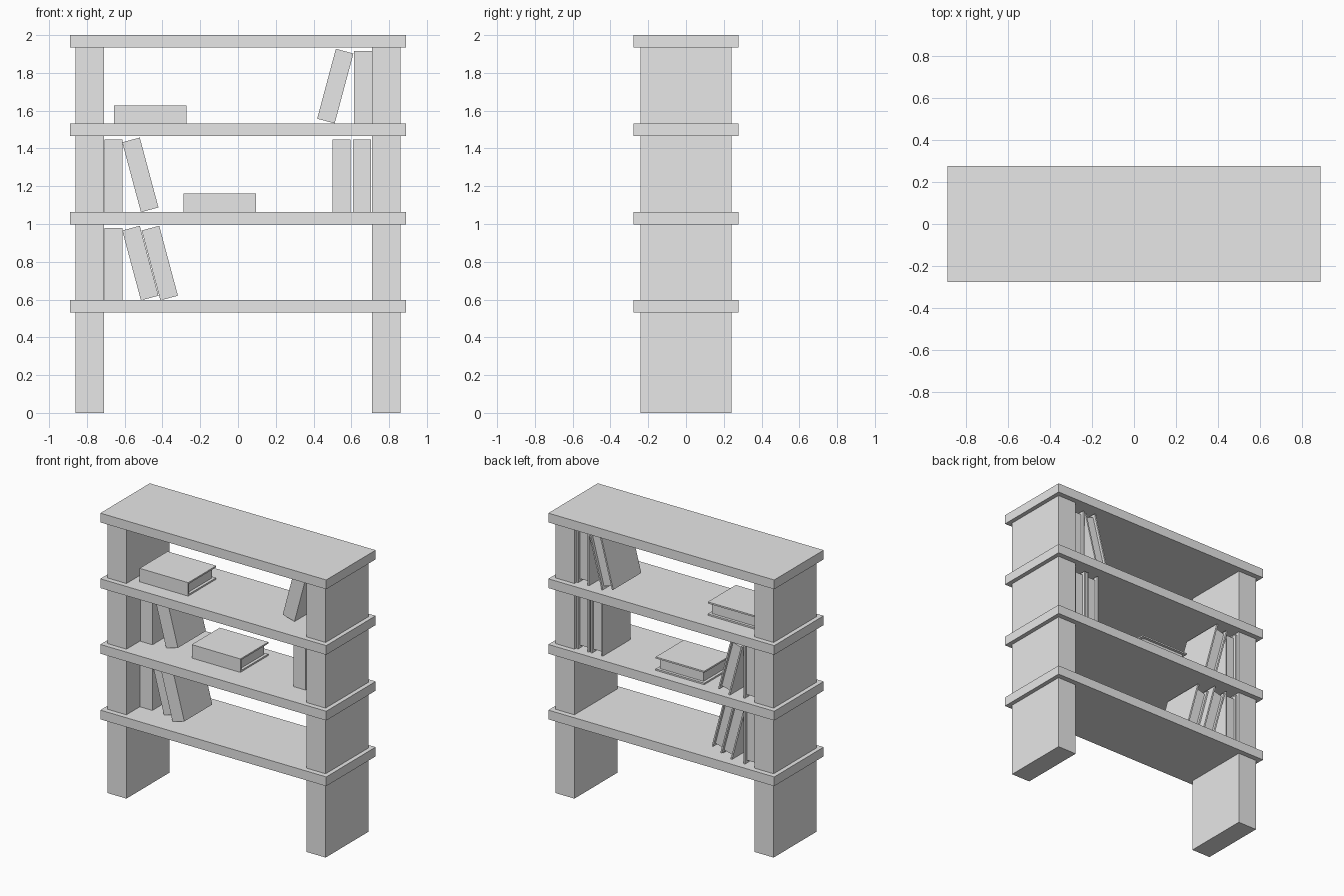
import bpy
import bmesh
from math import radians
from mathutils import Matrix, Vector

cube = bpy.data.objects.get("Cube")
if cube:
    bpy.data.objects.remove(cube, do_unlink=True)

grey = bpy.data.materials.new("plain_grey")
grey.use_nodes = True
grey.diffuse_color = (0.8, 0.8, 0.8, 1)
grey.node_tree.nodes["Principled BSDF"].inputs["Base Color"].default_value = (0.8, 0.8, 0.8, 1)


def add_box(bm, size, centre):
    matrix = Matrix.Translation(centre) @ Matrix.Diagonal(Vector(size).to_4d())
    bmesh.ops.create_cube(bm, size=1, matrix=matrix)


def make_object(name, boxes, location=(0, 0, 0), tilt=0):
    """Build one object from (size, centre) boxes, leaned about the y axis."""
    bm = bmesh.new()
    for size, centre in boxes:
        add_box(bm, size, centre)
    mesh = bpy.data.meshes.new(name)
    bm.to_mesh(mesh)
    bm.free()
    mesh.materials.append(grey)
    obj = bpy.data.objects.new(name, mesh)
    obj.location = location
    obj.rotation_euler.y = radians(tilt)
    bpy.context.collection.objects.link(obj)


# Shelves, with a pair of support panels under each
BOARD = 0.066
PITCH = 0.4677
tops = [2 - PITCH * i for i in range(4)]
for i, top in enumerate(tops):
    make_object(f"shelf_{i + 1}", [((1.78, 0.556, BOARD), (0, 0, top - BOARD / 2))])
    floor = tops[i + 1] if i < 3 else 0
    height = top - BOARD - floor
    for side, name in ((1, "left"), (-1, "right")):
        make_object(f"{name}_support_{i + 1}",
                    [((0.149, 0.482, height), (side * 0.785, 0, floor + height / 2))])

# Books: two covers and a spine around a recessed page block
THICK, DEPTH, TALL = 0.096, 0.315, 0.383
COVER, INSET = 0.011, 0.02


def make_book(name, x, z, front, tilt=0):
    boxes = [((COVER, DEPTH, TALL), (s * (THICK - COVER) / 2, 0, 0)) for s in (-1, 1)]
    boxes.append(((THICK - 2 * COVER, COVER, TALL), (0, (COVER - DEPTH) / 2, 0)))
    page_depth = DEPTH - COVER - INSET
    boxes.append(((THICK - 2 * COVER, page_depth, TALL - 2 * INSET),
                  (0, (COVER - INSET) / 2, 0)))
    make_object(name, boxes, (x, front + DEPTH / 2, z), tilt)


upper, middle, lower = tops[1:]
stand, lie = TALL / 2, THICK / 2
lean = 15

make_book("upper_flat_book", -0.465, upper + lie, -0.17, 90)
make_book("upper_leaning_book", 0.515, 1.73, -0.095, lean)
make_book("upper_upright_book", 0.661, upper + stand, -0.1)

make_book("middle_flat_book", -0.096, middle + lie, -0.11, 90)
make_book("middle_left_upright_book", -0.659, middle + stand, -0.09)
make_book("middle_leaning_book", -0.517, 1.26, -0.075, -lean)
for i, x in enumerate((0.547, 0.656)):
    make_book(f"middle_right_upright_book_{i + 1}", x, middle + stand, -0.09)

make_book("lower_upright_book", -0.66, lower + stand, -0.09)
make_book("lower_leaning_book_1", -0.517, 0.793, -0.1, -lean)
make_book("lower_leaning_book_2", -0.414, 0.793, -0.15, -lean)
